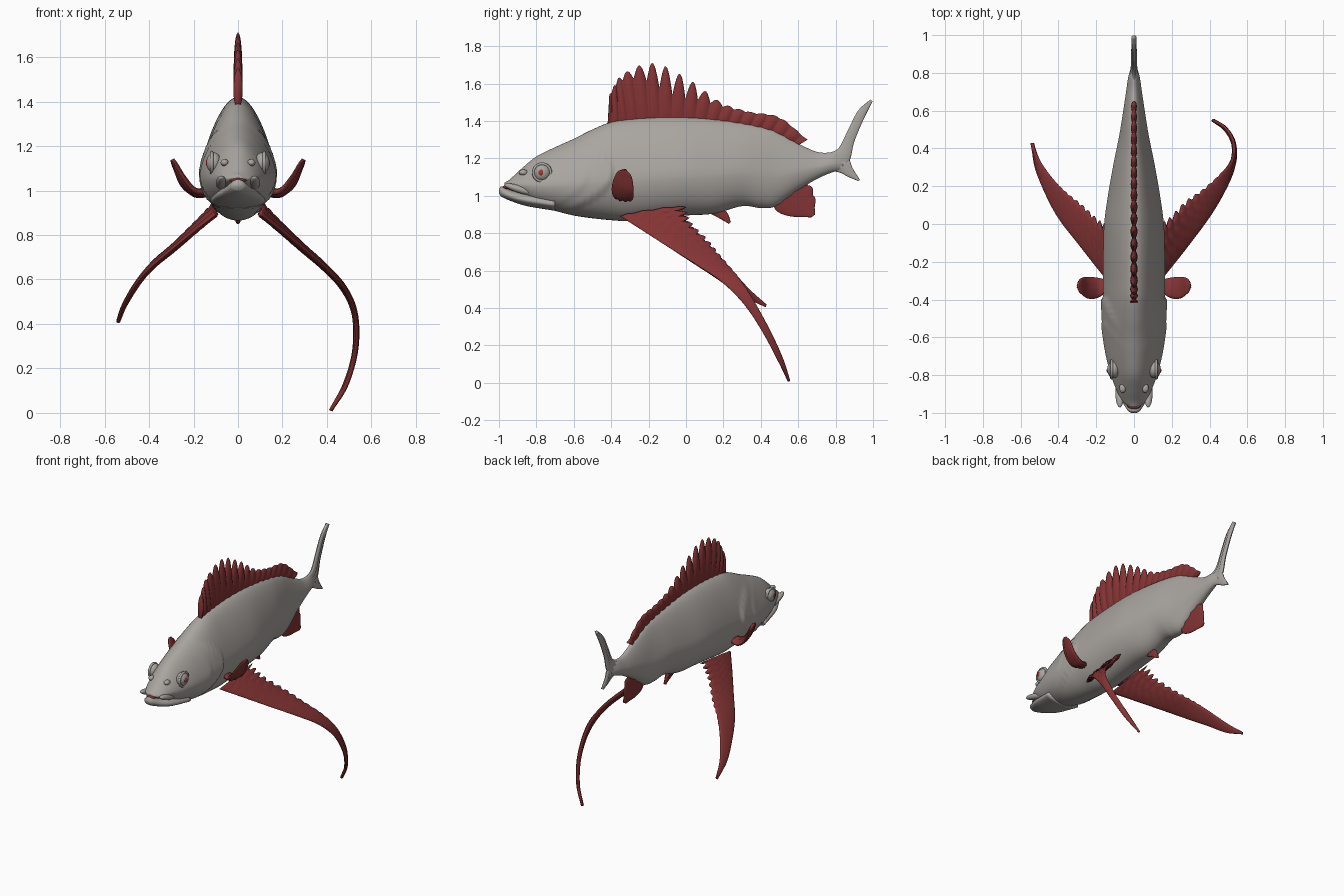
import bpy, bmesh, math
from mathutils import Vector

cube = bpy.data.objects.get("Cube")
if cube:
    bpy.data.objects.remove(cube, do_unlink=True)


def make_material(name, colour):
    mat = bpy.data.materials.new(name)
    mat.use_nodes = True
    mat.diffuse_color = (*colour, 1)
    mat.node_tree.nodes["Principled BSDF"].inputs["Base Color"].default_value = (*colour, 1)
    return mat


skin = make_material("warm grey skin", (.40, .375, .35))
fin_red = make_material("dark red fin", (.235, .034, .035))
eye_red = make_material("eye red", (.42, .04, .035))


def spline(points, t):
    """Point at t (0 to 1) on a smooth curve through the points."""
    last = len(points) - 1
    i = min(int(t * last), last - 1)
    f = t * last - i
    b, c = Vector(points[i]), Vector(points[i + 1])
    a = Vector(points[i - 1]) if i > 0 else b * 2 - c
    d = Vector(points[i + 2]) if i + 2 <= last else c * 2 - b
    return (b * 2 + (c - a) * f + (a * 2 - b * 5 + c * 4 - d) * f ** 2
            + (b * 3 - a - c * 3 + d) * f ** 3) * 0.5


def loft(name, rings, mat):
    """Skin a list of equal closed rings and cap both ends."""
    bm = bmesh.new()
    rows = [[bm.verts.new(p) for p in ring] for ring in rings]
    count = len(rows[0])
    for r, s in zip(rows, rows[1:]):
        for k in range(count):
            n = (k + 1) % count
            bm.faces.new((r[k], r[n], s[n], s[k]))
    bm.faces.new(rows[0])
    bm.faces.new(rows[-1])
    bmesh.ops.recalc_face_normals(bm, faces=bm.faces)
    for f in bm.faces:
        f.smooth = True
    mesh = bpy.data.meshes.new(name)
    bm.to_mesh(mesh)
    bm.free()
    mesh.materials.append(mat)
    obj = bpy.data.objects.new(name, mesh)
    bpy.context.collection.objects.link(obj)
    return obj


def gill_bulge(y, z):
    """Widening of the head at the curved rear edge of the gill cover."""
    edge = -.39 - 6 * (z - 1.12) ** 2
    total = 0
    for shift, height in ((0, .09), (-.13, .03)):
        d = y - edge - shift
        ramp = max(0, min(1, .5 - d / .02))
        total += height * ramp * math.exp(min(d, 0) / .1)
    return 1 + total * max(0, min(1, (1.3 - z) / .06))


def body_loft(name, stations, steps, narrow, bulge=False):
    """Stations hold y, top z, bottom z and half width."""
    rings = []
    for r in range(steps + 1):
        y, top, bottom, width = spline(stations, r / steps)
        mid = bottom + .42 * (top - bottom)
        ring = []
        for k in range(48):
            a = math.tau * k / 48
            s, c = math.sin(a), math.cos(a)
            z = mid + s * (top - mid if s > 0 else mid - bottom)
            x = width * c * (1 - narrow * max(s, 0))
            ring.append((x * (gill_bulge(y, z) if bulge else 1), y, z))
        rings.append(ring)
    return loft(name, rings, skin)


def fin(name, lead, trail, thick, mat=fin_red, rows=40, teeth=0, depth=None,
        spines=False, taper=.4, across=10):
    """Lens-section blade between two edges, with an optional toothed edge."""
    rings = []
    for r in range(rows + 1):
        u = r / rows
        a, b = spline(lead, u), spline(trail, u)
        lo, hi = max(u - .01, 0), min(u + .01, 1)
        along = spline(lead, hi) - spline(lead, lo) + spline(trail, hi) - spline(trail, lo)
        normal = (b - a).cross(along).normalized()
        wave = abs(math.cos(math.pi * teeth * u))
        if teeth:
            b = b.lerp(a, depth(u) * (1 - wave))
        front, back = [], []
        for k in range(across + 1):
            v = (1 - math.cos(math.pi * k / across)) / 2
            t = thick * (1 - (1 - taper) * u) * math.sqrt(max(0, 4 * v * (1 - v))) + .001
            t *= .5 + .5 * wave if spines else .8 + .2 * math.cos(k * math.pi)
            p = a.lerp(b, v)
            front.append(p + normal * t)
            back.append(p - normal * t)
        rings.append(front + back[::-1])
    return loft(name, rings, mat)


def ball(name, centre, size, mat, turn=0):
    bpy.ops.mesh.primitive_uv_sphere_add(segments=24, ring_count=14, location=centre)
    obj = bpy.context.object
    obj.name, obj.scale = name, size
    obj.rotation_euler.x = turn
    obj.data.materials.append(mat)
    bpy.ops.object.shade_smooth()


def mirrored(points):
    return [(-p[0], *p[1:]) for p in points]


def flat(points):
    """Side outline in the middle plane."""
    return [(0, y, z) for y, z in points]


# Body and upper head
body_loft("body", [
    (-.97, 1.07, 1.045, .022), (-.94, 1.09, 1.03, .06), (-.88, 1.145, 1.0, .092),
    (-.8, 1.21, .95, .122), (-.7, 1.26, .92, .147), (-.6, 1.305, .895, .161),
    (-.5, 1.355, .88, .166), (-.4, 1.395, .87, .163), (-.3, 1.41, .865, .163),
    (-.15, 1.42, .88, .163), (0, 1.42, .895, .158), (.15, 1.41, .905, .138),
    (.3, 1.39, .945, .112), (.4, 1.37, .935, .092), (.48, 1.345, .945, .076),
    (.6, 1.28, 1.03, .057), (.7, 1.235, 1.09, .042), (.78, 1.23, 1.125, .03),
    (.84, 1.22, 1.14, .012)], 170, .3, True)

# Lower jaw and mouth
body_loft("lower_jaw", [
    (-1, 1.035, 1.015, .015), (-.985, 1.05, .995, .035), (-.93, 1.03, .97, .068),
    (-.85, 1.02, .945, .1), (-.7, 1.0, .92, .125)], 30, 0)
ball("mouth_lining", (0, -.955, 1.046), (.038, .026, .012), fin_red)

# Eyes and face details on both sides
for side, word in ((1, "left"), (-1, "right")):
    ball(word + "_eye", (side * .108, -.77, 1.125), (.034, .046, .046), skin)
    ball(word + "_pupil", (side * .136, -.775, 1.125), (.009, .014, .018), eye_red)
    ball(word + "_upper_lip", (side * .075, -.89, 1.035), (.024, .085, .02), skin, -.3)
    ball(word + "_nostril", (side * .06, -.87, 1.125), (.018, .024, .016), skin)
    bpy.ops.mesh.primitive_torus_add(
        location=(side * .118, -.77, 1.125), rotation=(0, math.pi / 2, 0),
        major_radius=.046, minor_radius=.008, major_segments=32, minor_segments=8)
    rim = bpy.context.object
    rim.name = word + "_eye_rim"
    rim.data.materials.append(skin)
    bpy.ops.object.shade_smooth()

# Spiny back fin
fin("dorsal_fin",
    flat([(-.42, 1.37), (-.3, 1.38), (-.16, 1.39), (0, 1.39), (.15, 1.38),
          (.3, 1.36), (.45, 1.33), (.6, 1.27)]),
    flat([(-.41, 1.54), (-.34, 1.65), (-.17, 1.71), (.02, 1.62), (.19, 1.5),
          (.34, 1.45), (.5, 1.42), (.65, 1.3)]),
    .02, rows=216, teeth=18, spines=True, taper=.7,
    depth=lambda u: .06 + .42 * math.exp(-((u - .38) / .17) ** 2))

# Tail lobes
fin("tail_upper_lobe",
    flat([(.75, 1.225), (.815, 1.255), (.87, 1.36), (.92, 1.455), (.985, 1.515)]),
    flat([(.8, 1.15), (.87, 1.18), (.9, 1.29), (.95, 1.41), (.998, 1.505)]),
    .018, skin, taper=.7)
fin("tail_lower_lobe",
    flat([(.75, 1.135), (.82, 1.125), (.87, 1.1), (.92, 1.08)]),
    flat([(.78, 1.21), (.865, 1.2), (.89, 1.15), (.93, 1.085)]),
    .018, skin, taper=.5)

# Underside fins
fin("anal_fin",
    flat([(.46, .96), (.49, .915), (.56, .89), (.67, .885)]),
    flat([(.58, 1.06), (.655, 1.07), (.69, 1.0), (.69, .9)]),
    .02, teeth=4, depth=lambda u: .06)
fin("small_belly_fin",
    flat([(.1, .92), (.16, .89), (.23, .85)]), flat([(.18, .94), (.22, .91), (.24, .86)]),
    .022, rows=20)

# Small side paddles
paddle_lead = [(.13, -.35, 1.0), (.19, -.39, 1.0), (.24, -.395, 1.06),
               (.28, -.37, 1.125), (.295, -.34, 1.14)]
paddle_trail = [(.13, -.3, .99), (.19, -.285, .98), (.25, -.28, 1.02),
                (.285, -.29, 1.1), (.297, -.32, 1.14)]
fin("left_paddle_fin", paddle_lead, paddle_trail, .022)
fin("right_paddle_fin", mirrored(paddle_lead), mirrored(paddle_trail), .022)


# Long sweeping fins, the left one longer and curled in
def ragged(u):
    return .22 * max(0, 1 - u * 1.6)


fin("left_long_fin",
    [(.1, -.35, .89), (.19, -.24, .82), (.3, -.1, .73), (.41, .05, .635), (.49, .19, .54),
     (.53, .31, .42), (.53, .41, .27), (.49, .49, .12), (.42, .545, .008)],
    [(.11, .0, .94), (.18, .03, .86), (.27, .12, .765), (.37, .19, .675), (.46, .27, .58),
     (.52, .345, .47), (.525, .44, .3), (.48, .515, .14), (.415, .555, .015)],
    .022, rows=110, teeth=22, depth=ragged)
fin("right_long_fin",
    mirrored([(.1, -.35, .89), (.19, -.24, .82), (.3, -.1, .73), (.4, .03, .645),
              (.47, .16, .56), (.52, .29, .47), (.54, .425, .405)]),
    mirrored([(.11, .0, .94), (.18, .02, .86), (.27, .1, .765), (.36, .17, .69),
              (.43, .24, .61), (.5, .34, .5), (.537, .43, .42)]),
    .022, rows=90, teeth=18, depth=ragged)
